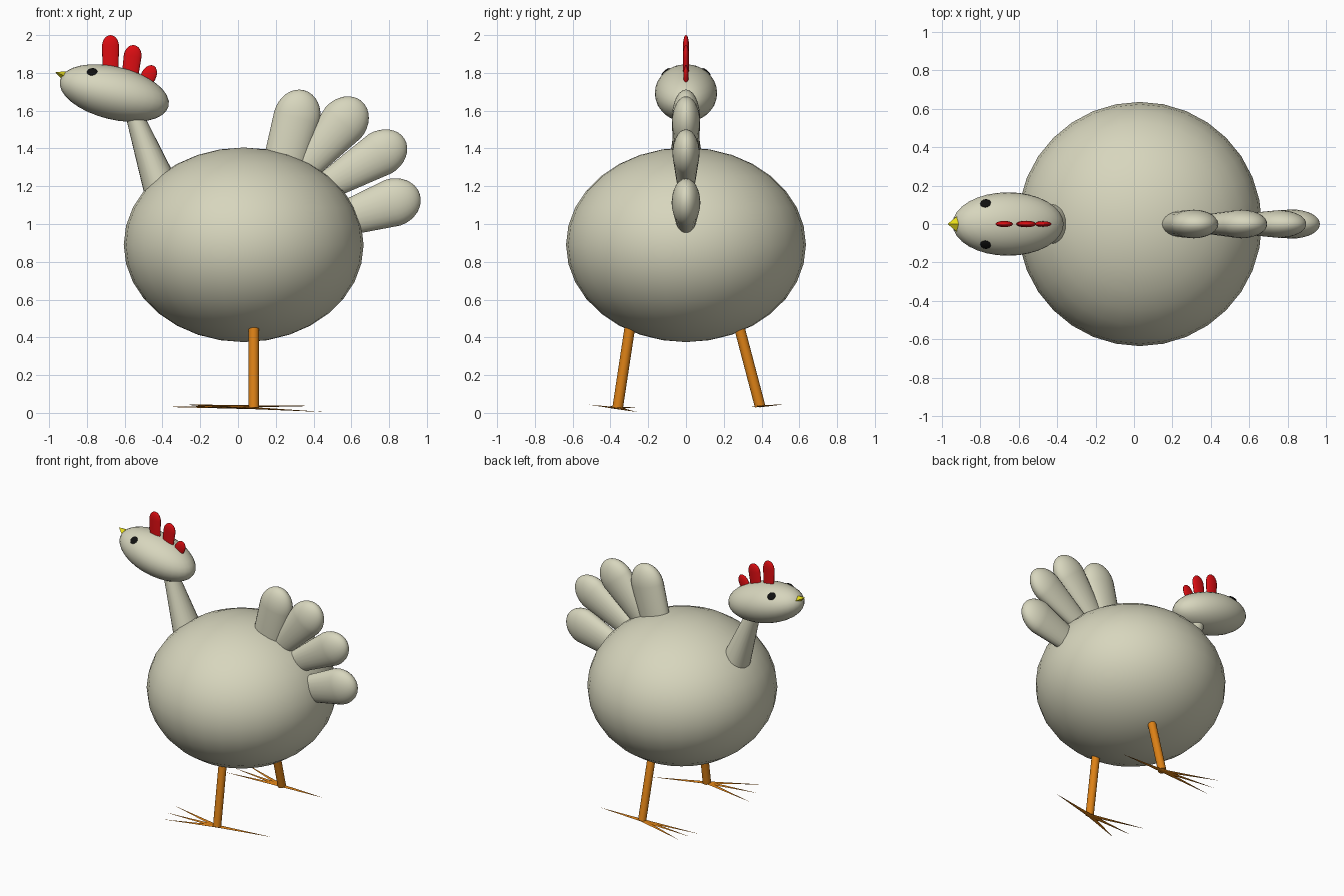
import bpy, bmesh, math
from mathutils import Vector, Matrix

cube = bpy.data.objects.get("Cube")
if cube:
    bpy.data.objects.remove(cube, do_unlink=True)


def material(name, rgb):
    m = bpy.data.materials.new(name)
    m.use_nodes = True
    m.diffuse_color = (*rgb, 1)
    m.node_tree.nodes["Principled BSDF"].inputs["Base Color"].default_value = (*rgb, 1)
    return m


CREAM = material("cream feathers", (0.68, 0.67, 0.51))
RED = material("red comb", (0.72, 0.004, 0.006))
ORANGE = material("orange legs", (0.72, 0.22, 0.008))
YELLOW = material("yellow beak", (0.8, 0.72, 0.01))
BLACK = material("black eyes", (0.005, 0.005, 0.005))


def finish(name, bm, mat, smooth=True):
    bmesh.ops.recalc_face_normals(bm, faces=bm.faces)
    mesh = bpy.data.meshes.new(name)
    bm.to_mesh(mesh)
    bm.free()
    mesh.materials.append(mat)
    obj = bpy.data.objects.new(name, mesh)
    bpy.context.collection.objects.link(obj)
    if smooth:
        bpy.ops.object.select_all(action='DESELECT')
        obj.select_set(True)
        bpy.context.view_layer.objects.active = obj
        bpy.ops.object.shade_smooth_by_angle(angle=math.radians(50))
    return obj


def ellipsoid(name, matrix, radii, mat, segs=32, rings=16):
    bm = bmesh.new()
    bmesh.ops.create_uvsphere(bm, u_segments=segs, v_segments=rings, radius=1)
    bm.transform(matrix @ Matrix.Diagonal((*radii, 1)))
    return finish(name, bm, mat)


def frame(start, end):
    """Local z runs from start to end, local y stays level."""
    start, end = Vector(start), Vector(end)
    z = (end - start).normalized()
    hint = Vector((0, 1, 0)) if abs(z.y) < 0.8 else Vector((1, 0, 0))
    x = hint.cross(z).normalized()
    rot = Matrix((x, z.cross(x), z)).transposed().to_4x4()
    return Matrix.Translation(start) @ rot, (end - start).length


def cone(name, start, end, r1, r2, mat, flat=(1, 1), segs=16, smooth=True):
    matrix, length = frame(start, end)
    bm = bmesh.new()
    bmesh.ops.create_cone(bm, cap_ends=True, segments=segs, radius1=r1, radius2=r2,
                          depth=length, matrix=Matrix.Translation((0, 0, length / 2)))
    bm.transform(matrix @ Matrix.Diagonal((*flat, 1, 1)))
    return finish(name, bm, mat, smooth)


def paddle(name, tip, base, r_tip, r_base, cap, thick, mat, segs=24):
    """Round-ended tapering lobe in the xz plane, scaled by thick in y."""
    matrix, length = frame((tip[0], 0, tip[1]), (base[0], 0, base[1]))
    profile = [(cap * (1 - math.cos(a)), r_tip * math.sin(a))
               for a in (math.pi / 2 * i / 8 for i in range(1, 9))]
    profile.append((length, r_base))
    bm = bmesh.new()
    rings = []
    for d, r in profile:
        rings.append([bm.verts.new((r * math.cos(t), r * thick * math.sin(t), d))
                      for t in (2 * math.pi * k / segs for k in range(segs))])
    for a, b in zip(rings, rings[1:]):
        for k in range(segs):
            n = (k + 1) % segs
            bm.faces.new((a[k], a[n], b[n], b[k]))
    point = bm.verts.new((0, 0, 0))
    for k in range(segs):
        bm.faces.new((point, rings[0][(k + 1) % segs], rings[0][k]))
    bm.faces.new(rings[-1])
    bm.transform(matrix)
    return finish(name, bm, mat)


# Body and neck
ellipsoid("body", Matrix.Translation((0.03, 0, 0.89)), (0.635, 0.635, 0.515), CREAM)
paddle("neck", (-0.58, 1.66), (-0.392, 1.15), 0.045, 0.1, 0.08, 1.15, CREAM)

# Head
head_matrix = Matrix.Translation((-0.655, 0, 1.693)) @ Matrix.Rotation(math.radians(13.5), 4, 'Y')
head_radii = Vector((0.296, 0.165, 0.14))
ellipsoid("head", head_matrix, head_radii, CREAM)

# Eyes, lying flat on the head surface
for side, label in ((1, "left"), (-1, "right")):
    unit = Vector((-0.475, 0.655 * side, 0.588))
    spot = Vector(u * r for u, r in zip(unit, head_radii))
    normal = Vector(u / r for u, r in zip(unit, head_radii))
    turn = normal.to_track_quat('Z', 'Y').to_matrix().to_4x4()
    ellipsoid(label + "_eye", head_matrix @ Matrix.Translation(spot) @ turn,
              (0.028, 0.028, 0.008), BLACK, 16, 8)

# Beak
cone("beak", (-0.97, 0, 1.806), (-0.86, 0, 1.76), 0, 0.05, YELLOW, (1, 1.8), 4, False)

# Comb: tip, base, radius
for i, (tip, base, r) in enumerate([((-0.675, 2.0), (-0.675, 1.76), 0.045),
                                    ((-0.55, 1.947), (-0.578, 1.74), 0.047),
                                    ((-0.447, 1.838), (-0.51, 1.71), 0.04)]):
    paddle(f"comb_{i + 1}", tip, base, r, r * 0.9, 0.06, 0.36, RED)

# Tail fan: tip, base, tip radius, base radius
for i, (tip, base, r1, r2) in enumerate([((0.35, 1.708), (0.215, 1.2), 0.124, 0.11),
                                         ((0.655, 1.65), (0.31, 1.25), 0.124, 0.07),
                                         ((0.882, 1.45), (0.41, 1.165), 0.12, 0.065),
                                         ((0.962, 1.16), (0.45, 0.99), 0.127, 0.075)]):
    paddle(f"tail_feather_{i + 1}", tip, base, r1, r2, 0.15, 0.6, CREAM)

# Legs and feet: hip, ankle, toe ends (last one points back)
LEGS = {
    "left": ((0.083, 0.27, 0.5), (0.083, 0.392, 0.035),
             [(-0.345, 0.35, 0.035), (-0.33, 0.43, 0.04), (-0.30, 0.52, 0.045), (0.42, 0.39, 0.037)]),
    "right": ((0.083, -0.29, 0.5), (0.083, -0.362, 0.025),
              [(-0.32, -0.27, 0.03), (-0.30, -0.40, 0.036), (-0.245, -0.51, 0.043), (0.455, -0.26, 0.005)]),
}
for side, (hip, ankle, toes) in LEGS.items():
    cone(side + "_leg", ankle, hip, 0.028, 0.028, ORANGE)
    for i, toe in enumerate(toes):
        cone(f"{side}_toe_{i + 1}", ankle, toe, 0.018, 0.0005, ORANGE, (0.3, 1), 8)
